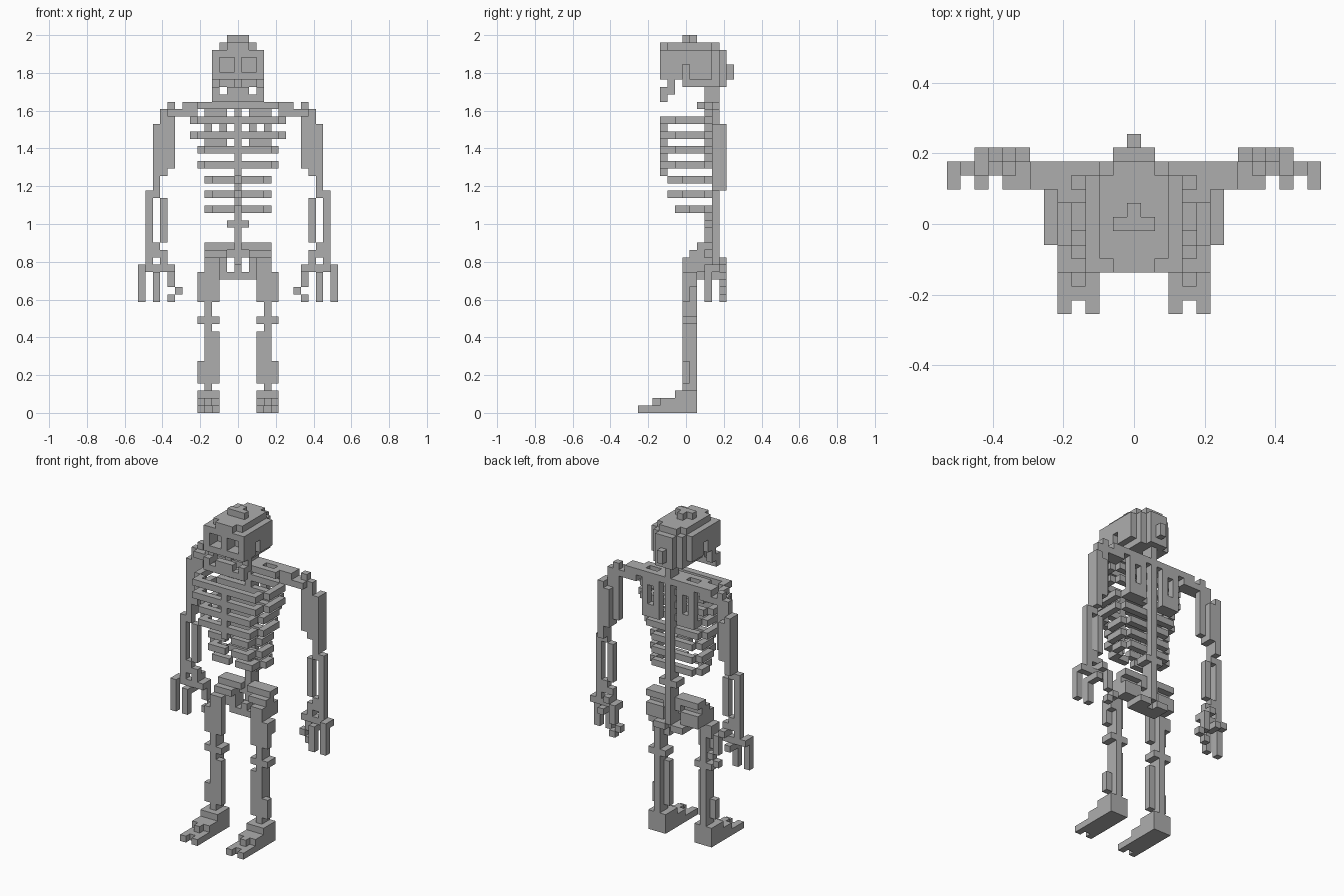
import bpy, bmesh
from mathutils import Vector

if "Cube" in bpy.data.objects:
    bpy.data.objects.remove(bpy.data.objects["Cube"])

# The figure is built of cubes on a 27 x 13 x 51 grid: i sideways (0 is the middle),
# j from front to back, k upward.
S = 2 / 51
owner = {}

bone = bpy.data.materials.new("bone_grey")
bone.diffuse_color = (0.42, 0.42, 0.42, 1)
bone.use_nodes = True
bone.node_tree.nodes["Principled BSDF"].inputs["Base Color"].default_value = bone.diffuse_color


def fill(part, i, j, k, mirror=True):
    """Fill an inclusive block of cells; each range is a pair or a single number."""
    r = [(v, v) if isinstance(v, int) else v for v in (i, j, k)]
    for a in range(r[0][0], r[0][1] + 1):
        for b in range(r[1][0], r[1][1] + 1):
            for c in range(r[2][0], r[2][1] + 1):
                owner.setdefault((a, b, c), part)
                if mirror:
                    owner.setdefault((-a, b, c), part)


def carve(i, j, k):
    for a in range(i[0], i[1] + 1):
        for b in range(j[0], j[1] + 1):
            for c in range(k[0], k[1] + 1):
                owner.pop((a, b, c), None)
                owner.pop((-a, b, c), None)


# feet
for toe in (3, 5):
    fill("feet", toe, 0, 0)
fill("feet", (3, 5), (1, 7), 0)
fill("feet", 4, 2, 1)
fill("feet", (3, 5), (3, 7), 1)
fill("feet", (3, 5), (5, 7), 2)

# lower legs and knees
fill("lower_legs", 4, (6, 7), (3, 14))
fill("lower_legs", 3, 6, (4, 10))
fill("lower_legs", 5, 6, (4, 6))
fill("knees", (3, 5), (6, 7), 12)

# upper legs
fill("upper_legs", (3, 5), 6, (15, 18))
fill("upper_legs", (3, 4), 6, (19, 20))
fill("upper_legs", 4, 7, (14, 21))
fill("upper_legs", 5, 7, (17, 18))

# pelvis: open ring on each side with a flared upper rim
fill("pelvis", (1, 4), (8, 9), 22)
fill("pelvis", (2, 4), (7, 8), 21)
fill("pelvis", (2, 4), (8, 9), (19, 20))
fill("pelvis", (1, 2), (8, 10), 18)
fill("pelvis", 1, 9, 21)
fill("pelvis", 0, (8, 9), (18, 19))

# spine and neck
fill("spine", 0, 10, (19, 44))
fill("spine", 0, 9, (20, 27))
fill("spine", 0, 9, (33, 44))
fill("spine", (0, 1), (9, 10), 25)

# ribs: (level, half width, front row, innermost front cell)
for k, w, f, inner in ((27, 4, 5, 1), (29, 4, 4, 1), (31, 4, 4, 1), (33, 5, 3, 0),
                       (35, 5, 3, 0), (37, 6, 3, 0), (39, 6, 3, 0)):
    fill("ribs", w, (f + 2, 8), k)
    fill("ribs", w - 1, (f, f + 1), k)
    fill("ribs", (inner, w - 1), f, k)
    fill("ribs", (0, w - 1), 9, k)
fill("breastbone", 0, 3, (32, 39))

# shoulder blades with a hole, and collar bones
fill("shoulder_blades", (2, 4), 10, (35, 40))
carve((3, 3), (10, 10), (37, 39))
fill("collar_bones", (0, 5), 8, 41)
fill("collar_bones", (1, 2), 9, 41)
fill("collar_bones", (5, 7), 9, 41)
fill("collar_bones", (1, 7), 10, 41)
fill("collar_bones", (6, 8), (9, 10), 40)

# upper arms
fill("upper_arms", 9, 10, (33, 41))
fill("upper_arms", 9, 9, 40)
fill("upper_arms", 10, 10, (32, 40))
fill("upper_arms", 10, 11, (32, 37))
fill("upper_arms", 11, (10, 11), (30, 38))

# forearms: two separate bones
fill("forearms", 12, 10, (22, 29))
fill("forearms", 11, 10, 29)
fill("forearms", 10, 10, (23, 28))

# hands: wrist, knuckles, fingers and thumb
fill("hands", 11, 10, (21, 22))
fill("hands", (10, 12), 10, 21)
fill("hands", 12, 10, 20)
fill("hands", 10, (10, 11), 20)
fill("hands", (9, 13), 10, 19)
fill("hands", 13, 9, (15, 19))
fill("hands", 11, 9, (15, 18))
fill("hands", 11, (9, 11), 18)
fill("hands", 9, 11, (17, 19))
fill("hands", 8, 11, 16)
fill("hands", 9, 11, 15)

# skull: stepped dome, brow, cheeks and back bump
fill("skull", (0, 1), 6, 50)
fill("skull", 0, 7, 50)
fill("skull", (0, 2), (4, 9), 49)
fill("skull", (0, 1), (3, 10), 49)
fill("skull", (0, 3), (4, 9), (45, 48))
fill("skull", (0, 2), 10, (44, 48))
fill("skull", (0, 1), 11, (44, 48))
fill("skull", 0, 12, (45, 46))
fill("skull", (0, 2), (6, 9), 44)
fill("skull", (0, 3), 3, 48)
for i in (0, 3):
    fill("skull", i, 3, (45, 47))
fill("skull", (0, 2), 3, 45)
carve((1, 2), (4, 4), (46, 47))   # eye sockets
carve((3, 3), (6, 6), (45, 46))   # temples

# jaw and teeth
fill("jaw", 3, 4, (43, 44))
fill("jaw", 3, 3, (42, 43))
fill("jaw", (0, 3), 3, 42)
fill("jaw", (0, 1), 3, 43)
fill("jaw", 0, 4, 44)

# turn each part into a mesh of its exposed cube faces
for part in sorted(set(owner.values())):
    bm = bmesh.new()
    for cell in [c for c, p in owner.items() if p == part]:
        base = Vector((cell[0], cell[1] - 6, cell[2] + 0.5))
        for axis in range(3):
            for sign in (-1, 1):
                near = list(cell)
                near[axis] += sign
                if tuple(near) in owner:
                    continue
                n, u = Vector(), Vector()
                n[axis] = sign * 0.5
                u[(axis + 1) % 3] = 0.5
                v = n.cross(u) * 2
                corners = (u + v, v - u, -u - v, u - v)
                bm.faces.new([bm.verts.new((base + n + q) * S) for q in corners])
    bmesh.ops.remove_doubles(bm, verts=bm.verts, dist=0.001)
    mesh = bpy.data.meshes.new(part)
    bm.to_mesh(mesh)
    bm.free()
    mesh.materials.append(bone)
    bpy.context.collection.objects.link(bpy.data.objects.new(part, mesh))
